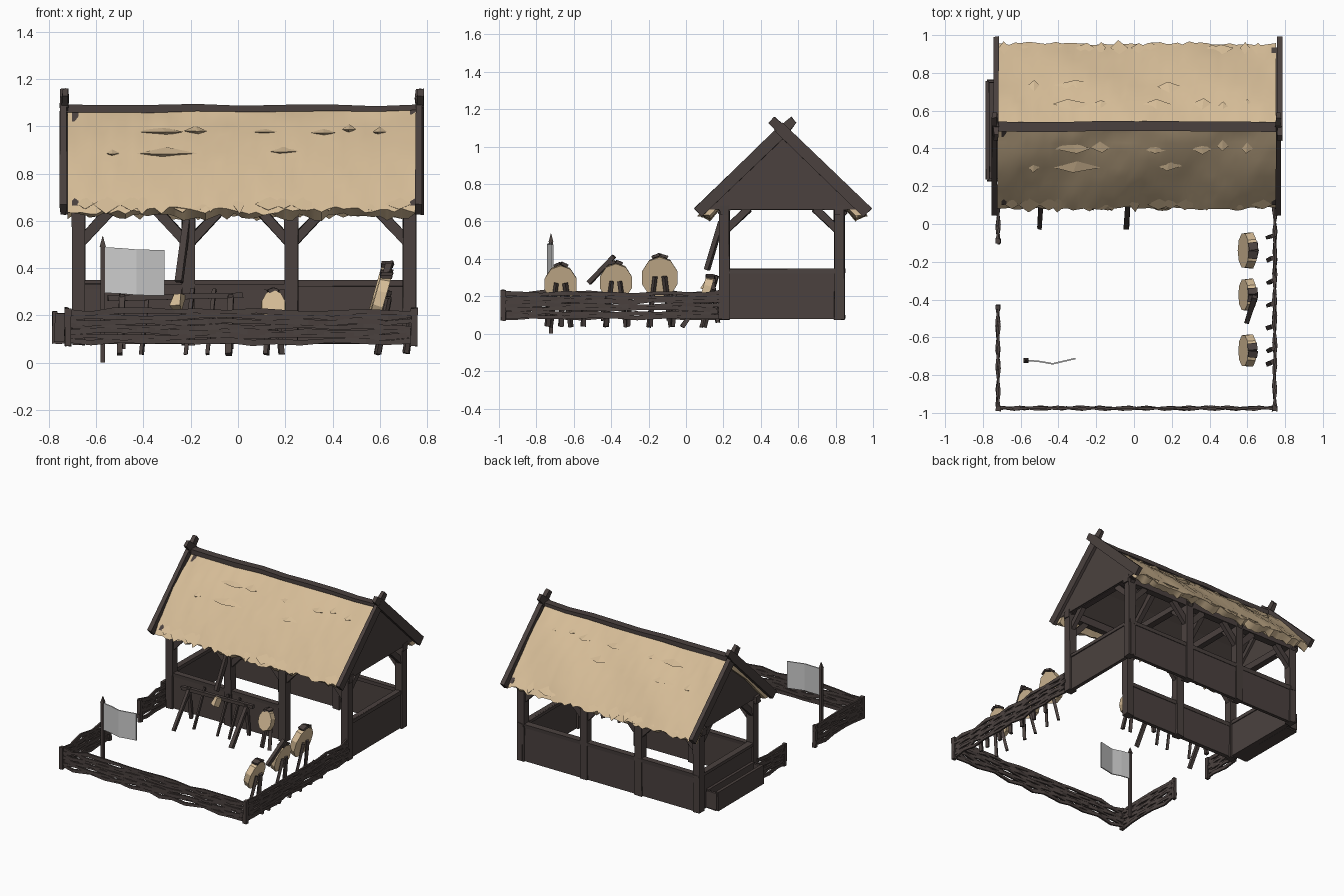
import bpy, bmesh, math, random
from mathutils import Vector, Matrix

if "Cube" in bpy.data.objects:
    bpy.data.objects.remove(bpy.data.objects["Cube"])
random.seed(4)
R = random.uniform

def material(name, col):
    m = bpy.data.materials.new(name)
    m.diffuse_color = (*col, 1)
    m.use_nodes = True
    m.node_tree.nodes["Principled BSDF"].inputs["Base Color"].default_value = m.diffuse_color
    return m

WOOD = material("dark wood", (0.069, 0.053, 0.049))
STRAW = material("straw", (0.67, 0.505, 0.31))
CLOTH = material("grey cloth", (0.60, 0.60, 0.60))

def mesh(name, verts, faces, mat):
    me = bpy.data.meshes.new(name)
    me.from_pydata([tuple(v) for v in verts], [], faces)
    bm = bmesh.new()
    bm.from_mesh(me)
    bmesh.ops.recalc_face_normals(bm, faces=bm.faces)
    bm.to_mesh(me)
    bm.free()
    me.materials.append(mat)
    ob = bpy.data.objects.new(name, me)
    bpy.context.collection.objects.link(ob)
    return ob

BOX = [(0, 1, 2, 3), (7, 6, 5, 4), (0, 4, 5, 1), (1, 5, 6, 2), (2, 6, 7, 3), (3, 7, 4, 0)]

def beam(name, a, b, w, h, mat=WOOD, jit=0.003, tip=1.0):
    """Rough-hewn beam: w is the horizontal width, h the other one."""
    a, b = Vector(a), Vector(b)
    d = (b - a).normalized()
    s = d.cross(Vector((0, 0, 1)))
    s = Vector((1, 0, 0)) if s.length < 0.05 else s.normalized()
    u = s.cross(d)
    vs = []
    for p, k in ((a, 1), (b, tip)):
        for i, j in ((-1, -1), (1, -1), (1, 1), (-1, 1)):
            vs.append(p + s * i * w * k / 2 + u * j * h * k / 2
                      + Vector((R(-jit, jit), R(-jit, jit), R(-jit, jit))))
    return mesh(name, vs, BOX, mat)

def sweep(name, pts, n, w, h, mat):
    """Square strip through points; n is the sideways direction."""
    vs, fs = [], []
    for p in pts:
        hh = h * R(0.7, 1.2)
        vs += [p - n * w - Vector((0, 0, hh)), p + n * w - Vector((0, 0, hh)),
               p + n * w + Vector((0, 0, hh)), p - n * w + Vector((0, 0, hh))]
    for k in range(len(pts) - 1):
        for i in range(4):
            j = (i + 1) % 4
            fs.append((4 * k + i, 4 * k + j, 4 * k + 4 + j, 4 * k + 4 + i))
    e = 4 * (len(pts) - 1)
    fs += [(0, 1, 2, 3), (e, e + 1, e + 2, e + 3)]
    return mesh(name, vs, fs, mat)

# ---- building frame
YF, YB, YM = 0.205, 0.82, 0.517
XS = (-0.675, -0.21, 0.225, 0.725)
for y in (YF, YB):
    beam("eave_plate", (-0.72, y, 0.66), (0.76, y, 0.66), 0.05, 0.05)
    for i, x in enumerate(XS):
        beam("post", (x, y, 0.075), (x, y, 0.68), 0.055, 0.055)
        for s in (-1, 1):
            if (i, s) not in ((0, -1), (3, 1)):
                beam("brace", (x, y, 0.50), (x + s * 0.13, y, 0.64), 0.032, 0.042)
for i, x in enumerate(XS):
    beam("tie_beam", (x, 0.17, 0.685), (x, 0.865, 0.685), 0.045, 0.045)
    for y, s in ((YF, 1), (YB, -1)):
        beam("cross_brace", (x, y, 0.545), (x, y + s * 0.13, 0.67), 0.03, 0.04)

# ---- low plank walls (right bay of the front stays open)
def low_wall(a, b, top):
    beam("low_wall", (*a, (0.08 + top) / 2), (*b, (0.08 + top) / 2), 0.028, top - 0.08)
    beam("wall_rail", (*a, top - 0.01), (*b, top - 0.01), 0.042, 0.025)

low_wall((-0.69, YB + 0.005), (0.74, YB + 0.005), 0.345)
low_wall((-0.69, YF), (0.225, YF), 0.33)
low_wall((XS[0], 0.18), (XS[0], 0.85), 0.345)
low_wall((XS[3], 0.18), (XS[3], 0.85), 0.345)

# ---- gable panels and crossed, pointed bargeboards
for x, xb in ((-0.69, -0.735), (0.74, 0.768)):
    tri = [(0.10, 0.665), (0.935, 0.665), (YM, 1.075)]
    vs = [(x + d, y, z) for d in (-0.012, 0.016) for y, z in tri]
    mesh("gable_panel", vs, [(0, 1, 2), (5, 4, 3), (0, 3, 4, 1), (1, 4, 5, 2), (2, 5, 3, 0)], WOOD)
    for s in (-1, 1):
        c = xb + s * 0.004
        beam("bargeboard", (c, YM + s * 0.453, 0.648), (c, YM - s * 0.02, 1.104), 0.028, 0.062)
        beam("bargeboard_tip", (c, YM - s * 0.015, 1.099), (c, YM - s * 0.06, 1.143), 0.03, 0.054, tip=0.8)

# ---- roof profile and dark boarding under the thatch
def roof_point(s, t, off=0.0):
    # t runs from the ridge (0) to the eave (1)
    return Vector((0, YM + s * (0.437 * t + off * 0.7),
                   1.07 - 0.425 * t + 0.028 * math.sin(math.pi * t) + off * 0.72))

for s in (-1, 1):
    vs = []
    for x in (-0.70, 0.745):
        for t, off in ((0.04, -0.056), (0.5, -0.056), (0.84, -0.056), (0.84, -0.066), (0.5, -0.068), (0.04, -0.068)):
            vs.append(roof_point(s, t, off) + Vector((x, 0, 0)))
    fs = [(i, (i + 1) % 6, 6 + (i + 1) % 6, 6 + i) for i in range(6)]
    mesh("roof_boarding", vs, fs + [(0, 1, 4, 5), (1, 2, 3, 4), (6, 7, 10, 11), (7, 8, 9, 10)], WOOD)
    for x in XS:
        beam("rafter", roof_point(s, 0.9, -0.085) + Vector((x, 0, 0)),
             roof_point(s, 0.08, -0.085) + Vector((x, 0, 0)), 0.035, 0.035)

# ---- thatched roof: swept closed profile with ragged eaves
N, NX = 10, 48
vs, fs = [], []
for k in range(NX + 1):
    x = -0.722 + 1.475 * k / NX
    drop = {-1: R(-0.014, 0.014), 1: R(-0.014, 0.014)}
    ring = []
    for i in range(-N, N + 1):
        s, t = (-1 if i < 0 else 1), abs(i) / N
        p = roof_point(s, t, R(-0.004, 0.004) + 0.006 * math.sin(9 * x + 5 * t + s))
        if t == 1:
            p += Vector((0, s * drop[s] * 0.5, -drop[s] - 0.003))
        ring.append(p)
    for s, ts in ((1, (0.97, 0.5)), (0, (0,)), (-1, (0.5, 0.97))):
        for t in ts:
            p = roof_point(s or 1, t, -0.05) if s else Vector((0, YM, 1.0))
            if t > 0.9:
                p.z += R(-0.025, 0.012)
            ring.append(p)
    M = len(ring)
    vs += [p + Vector((x, 0, 0)) for p in ring]
    if k:
        for i in range(M):
            j = (i + 1) % M
            fs.append(((k - 1) * M + i, (k - 1) * M + j, k * M + j, k * M + i))
fs += [tuple(range(M)), tuple(range(NX * M, NX * M + M))]
thatch = mesh("thatch", vs, fs, STRAW)
bpy.context.view_layer.objects.active = thatch
thatch.select_set(True)
bpy.ops.object.shade_smooth_by_angle(angle=math.radians(40))

# ---- lifted straw flaps on both slopes, loose straw along the eaves
FLAPS = [(-0.33, 0.27, 0.2), (-0.18, 0.26, 0.1), (-0.3, 0.5, 0.25), (-0.53, 0.5, 0.06), (0.12, 0.27, 0.15),
         (0.19, 0.48, 0.13), (0.36, 0.28, 0.1), (0.47, 0.24, 0.06), (0.6, 0.27, 0.06)]
def flap(x, t, w, s, drop, lift=0.016):
    c = Vector((x, 0, 0))
    dx = Vector((w / 2, 0, 0))
    u, l = roof_point(s, t - 0.07, -0.004), roof_point(s, t + drop, lift)
    b, m = roof_point(s, t + drop - 0.02, -0.012), roof_point(s, t, 0.0)
    q = R(-0.3, 0.3)
    mesh("straw_flap", [c + u, c + m - dx, c + m + dx, c + l + dx * q, c + b + dx * q],
         [(0, 1, 3), (0, 3, 2), (1, 4, 3), (3, 4, 2)], STRAW)
for s in (-1, 1):
    for x, t, w in FLAPS:
        flap(x, t, w, s, 0.035)
    for k in range(15):
        flap(-0.66 + 1.34 * k / 14 + R(-0.03, 0.03), 0.95, R(0.05, 0.13), s, R(0.02, 0.09), 0.004)
sweep("ridge_beam", [Vector((-0.745 + 0.19 * k, YM + R(-.005, .005), 1.077 + R(-.004, .004)))
                     for k in range(9)], Vector((0, 1, 0)), 0.026, 0.015, WOOD)

# ---- woven fence
def fence(a, b):
    a, b = Vector((*a, 0)), Vector((*b, 0))
    length = (b - a).length
    d = (b - a) / length
    n = Vector((-d.y, d.x, 0))
    cnt = max(3, round(length / 0.11))
    for r in range(7):
        pts = [a + d * (length * k / cnt + (R(-0.03, 0.03) if 0 < k < cnt else R(-0.01, 0.01)))
               + n * ((-1) ** (k + r) * 0.006 + R(-0.003, 0.003))
               + Vector((0, 0, 0.091 + r * 0.0205 + R(-0.008, 0.008))) for k in range(cnt + 1)]
        sweep("fence_wattle", pts, n, 0.006, 0.0115, WOOD)

fence((-0.72, -0.975), (0.745, -0.975))
fence((0.745, -0.975), (0.745, 0.18))
fence((-0.72, -0.975), (-0.72, -0.43))
fence((-0.72, -0.1), (-0.72, 0.2))
for x, y in ((-0.72, -0.977), (0.745, -0.977), (-0.72, -0.44), (-0.72, -0.09)):
    beam("corner_stake", (x, y, 0.07), (x, y, 0.23), 0.026, 0.026)
for y in (-0.06, -0.18, -0.3, -0.42, -0.54, -0.66, -0.73):
    beam("fence_prop", (0.71, y - 0.01, 0.04), (0.735, y, 0.21), 0.022, 0.022)

# ---- trough outside the left gable
X0, X1, Y0, Y1 = -0.775, -0.70, 0.235, 0.755
beam("trough_floor", (-0.735, Y0, 0.10), (-0.735, Y1, 0.10), 0.07, 0.04)
for x in (X0, X1):
    beam("trough_side", (x, Y0, 0.15), (x, Y1, 0.15), 0.018, 0.135)
for y in (Y0, Y1):
    beam("trough_end", (X0, y, 0.15), (X1, y, 0.15), 0.018, 0.12)

# ---- straw targets on short wooden stands; local +y is the tilted back
def target(x, y, z, r, yaw, tall=1.15):
    rot = Matrix.Translation((x, y, 0)) @ Matrix.Rotation(yaw, 4, 'Z')
    tilt = rot @ Matrix.Translation((0, 0, z)) @ Matrix.Rotation(-0.28, 4, 'X')
    vs, n = [], 10
    for d, k in ((-0.022, 0.94), (0.022, 1)):
        for i in range(n):
            a = 2 * math.pi * (i + 0.5) / n
            vs.append(tilt @ Vector((r * k * math.cos(a), d, r * k * tall * math.sin(a))))
    fs = [(i, (i + 1) % n, n + (i + 1) % n, n + i) for i in range(n)]
    mesh("straw_target", vs, fs + [tuple(range(n)), tuple(range(n, 2 * n))], STRAW)
    for s in (-1, 1):
        beam("target_leg", rot @ Vector((s * r * 0.6, -0.01, 0.035)),
             rot @ Vector((s * r * 0.25, 0.035, z)), 0.02, 0.018)
        beam("target_top", tilt @ Vector((s * r * 0.4, 0, r * tall * 0.93)),
             tilt @ Vector((0, 0, r * tall * 1.06)), 0.05, 0.016)

for y, z, r in ((-0.14, 0.305, 0.1), (-0.375, 0.28, 0.09), (-0.67, 0.27, 0.09)):
    target(0.60, y, z, r, -math.pi / 2)
beam("leaning_stick", (0.60, -0.52, 0.27), (0.64, -0.385, 0.415), 0.025, 0.022)
target(0.15, 0.11, 0.235, 0.055, 0, 1.35)

# ---- weapon rack and poles leaning at the front
for x in (-0.5, -0.04):
    beam("rack_leg", (x, -0.02, 0.035), (x + 0.01, 0.15, 0.29), 0.026, 0.022)
    beam("rack_leg", (x + 0.01, 0.17, 0.06), (x + 0.01, 0.14, 0.29), 0.024, 0.022)
beam("rack_bar", (-0.55, 0.145, 0.275), (0.02, 0.145, 0.285), 0.025, 0.025)
for x in (-0.38, -0.19, -0.1):
    beam("rack_pole", (x - 0.03, 0.08, 0.035), (x, 0.165, 0.31), 0.016, 0.016)
beam("leaning_pole", (-0.25, 0.11, 0.34), (-0.215, 0.19, 0.6), 0.03, 0.025)
beam("straw_bundle", (-0.26, 0.11, 0.23), (-0.25, 0.13, 0.29), 0.045, 0.035, STRAW, 0.008)

# ---- flag on its pole
beam("flag_pole", (-0.572, -0.722, 0.0), (-0.572, -0.722, 0.49), 0.02, 0.02, jit=0)
beam("pole_tip", (-0.572, -0.722, 0.49), (-0.572, -0.722, 0.535), 0.026, 0.026, jit=0, tip=0.1)
FL = [(-0.565, -0.722, 0.295), (-0.5, -0.728, 0.292), (-0.43, -0.74, 0.286), (-0.31, -0.712, 0.283)]
vs = [(x, y + d, z + h) for d in (-0.004, 0.004) for h in (0, 0.193) for x, y, z in FL]
fs = [(o + i, o + i + 1, o + i + 5, o + i + 4) for o in (0, 8) for i in range(3)]
fs += [(i, i + 1, i + 9, i + 8) for i in (0, 1, 2, 4, 5, 6)] + [(0, 4, 12, 8), (3, 7, 15, 11)]
mesh("flag", vs, fs, CLOTH)
